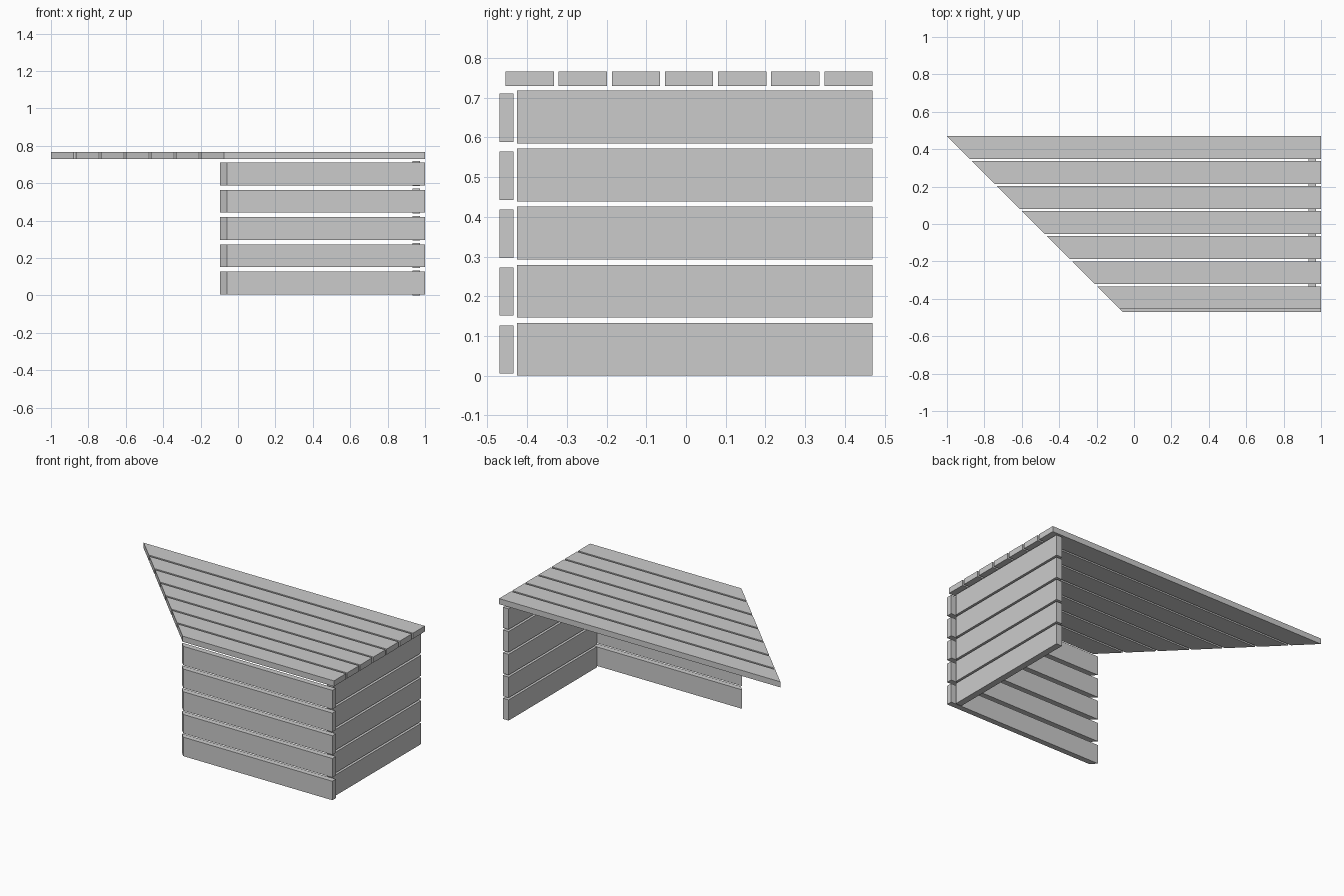
import bpy, bmesh

if "Cube" in bpy.data.objects:
    bpy.data.objects.remove(bpy.data.objects["Cube"])


def prism(name, outline, z0, z1):
    """Extrude a plan outline (counter-clockwise x, y points) from z0 to z1."""
    bm = bmesh.new()
    low = [bm.verts.new((x, y, z0)) for x, y in outline]
    high = [bm.verts.new((x, y, z1)) for x, y in outline]
    bm.faces.new(low[::-1])
    bm.faces.new(high)
    n = len(outline)
    for i in range(n):
        j = (i + 1) % n
        bm.faces.new((low[i], low[j], high[j], high[i]))
    mesh = bpy.data.meshes.new(name)
    bm.to_mesh(mesh)
    bm.free()
    obj = bpy.data.objects.new(name, mesh)
    bpy.context.collection.objects.link(obj)
    return obj


def mitre_x(y):
    """Left end of a plank, on the 45 degree diagonal."""
    return -0.53 - y


def mitred_plank(name, y0, y1, z0, z1):
    outline = [(mitre_x(y0), y0), (1, y0), (1, y1), (mitre_x(y1), y1)]
    return prism(name, outline, z0, z1)


# Table top: seven planks cut along the diagonal
for i in range(7):
    y = -0.4545 + i * 0.1338
    mitred_plank(f"top_plank_{i + 1}", y, y + 0.1215, 0.73, 0.766)

# Front panel: five planks with mitred left ends
for i in range(5):
    z = 0.005 + i * 0.146
    mitred_plank(f"front_plank_{i + 1}", -0.47, -0.434, z, z + 0.122)

# Side panel: five wider planks set in from the right edge
for i in range(5):
    z = i * 0.1463
    prism(f"side_plank_{i + 1}",
          [(0.932, -0.425), (0.973, -0.425), (0.973, 0.47), (0.932, 0.47)],
          z, z + 0.133)
